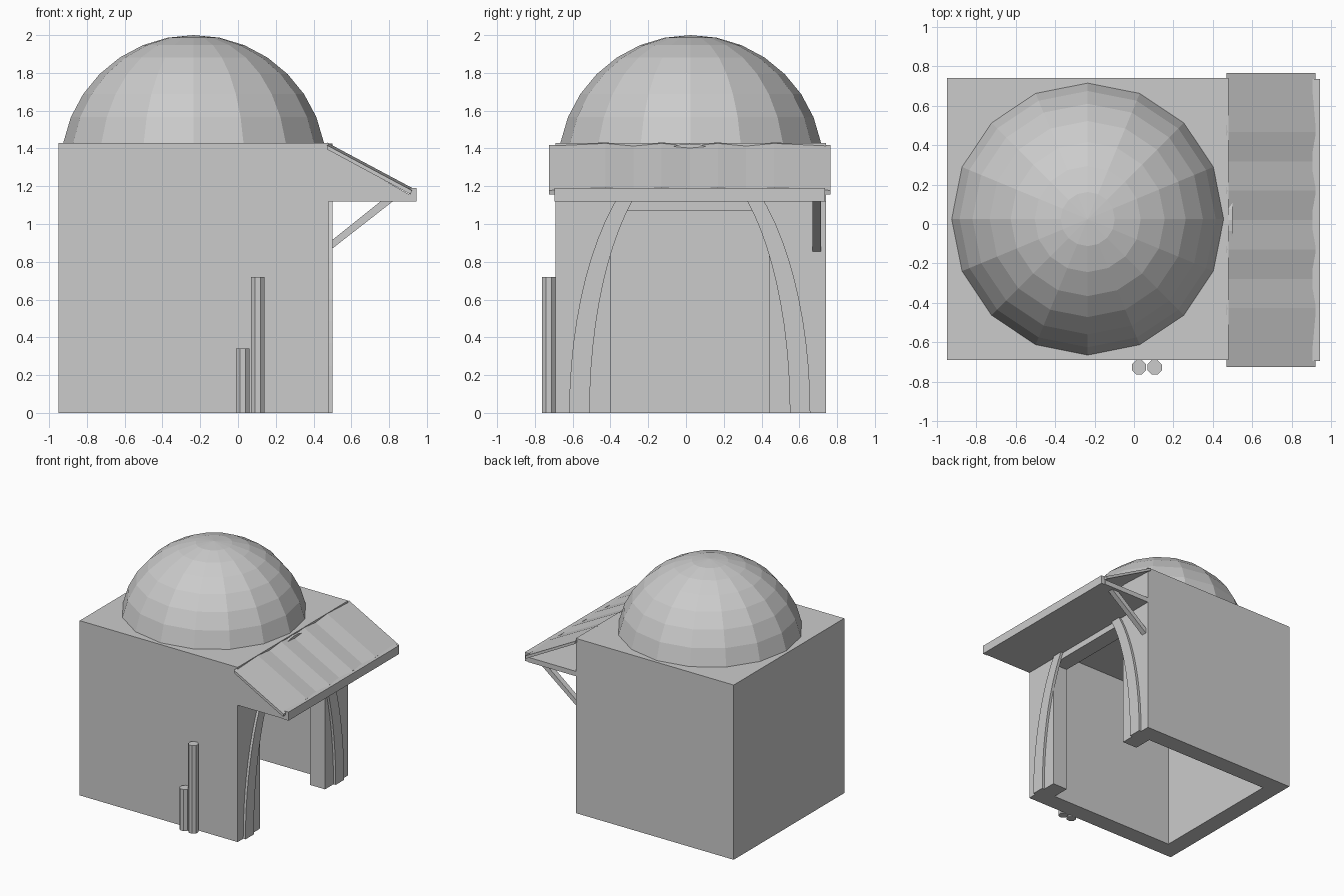
import bpy, bmesh, math

if "Cube" in bpy.data.objects:
    bpy.data.objects.remove(bpy.data.objects["Cube"])

CY = 0.02                      # centre line of the building in y
plaster = bpy.data.materials.new("grey_plaster")
plaster.diffuse_color = (0.6, 0.6, 0.6, 1)
plaster.use_nodes = True
plaster.node_tree.nodes["Principled BSDF"].inputs["Base Color"].default_value = plaster.diffuse_color


def finish(name, bm):
    bmesh.ops.recalc_face_normals(bm, faces=bm.faces)
    me = bpy.data.meshes.new(name)
    bm.to_mesh(me)
    bm.free()
    me.materials.append(plaster)
    ob = bpy.data.objects.new(name, me)
    bpy.context.collection.objects.link(ob)
    return ob


def loft(name, rings):
    """Closed solid through a list of equal-length cross-sections."""
    bm = bmesh.new()
    vs = [[bm.verts.new(p) for p in ring] for ring in rings]
    n = len(vs[0])
    for a, b in zip(vs, vs[1:]):
        for i in range(n):
            j = (i + 1) % n
            bm.faces.new((a[i], a[j], b[j], b[i]))
    bm.faces.new(vs[0])
    bm.faces.new(vs[-1][::-1])
    return finish(name, bm)


def prism(name, profile, y0, y1):
    """Extrude an x-z profile along y."""
    return loft(name, [[(x, y, z) for x, z in profile] for y in (y0, y1)])


def box(name, x0, x1, y0, y1, z0, z1):
    return prism(name, [(x0, z0), (x1, z0), (x1, z1), (x0, z1)], y0, y1)


def cylinder(name, x, y, r, h, sides=8):
    angles = [2 * math.pi * (i + 0.5) / sides for i in range(sides)]
    return loft(name, [[(x + r * math.cos(a), y + r * math.sin(a), z)
                        for a in angles] for z in (0, h)])


# Hollow building, open underneath, with a doorway at +x
walls = box("walls", -0.95, 0.48, -0.69, 0.74, 0, 1.43)
cutters = [box("room_cutter", -0.805, 0.345, -0.545, 0.595, -0.1, 1.29),
           box("doorway_cutter", 0.2, 0.6, -0.40, 0.44, -0.1, 1.07)]
for c in cutters:
    mod = walls.modifiers.new(c.name, 'BOOLEAN')
    mod.operation = 'DIFFERENCE'
    mod.solver = 'EXACT'
    mod.object = c
    c.hide_render = True
    c.hide_viewport = True

# Faceted dome: upper part of a 16 x 16 sphere
R, step = 0.7035, math.pi / 16
bm = bmesh.new()
rings = []
for k in range(1, 8):
    r, z = R * math.sin(k * step), 2.0 - R + R * math.cos(k * step)
    rings.append([bm.verts.new((-0.235 + r * math.cos(2 * i * step),
                                CY + 0.005 + r * math.sin(2 * i * step),
                                1.43 if k == 7 else z)) for i in range(16)])
top = bm.verts.new((-0.235, CY + 0.005, 2.0))
for i in range(16):
    j = (i + 1) % 16
    bm.faces.new((top, rings[0][i], rings[0][j]))
    for a, b in zip(rings, rings[1:]):
        bm.faces.new((a[i], b[i], b[j], a[j]))
finish("dome", bm)

# Raised arch band around the doorway
sections = []
N = 36
for k in range(N + 1):
    t = math.pi * k / N
    c, s = math.cos(t), math.sin(t)
    inner = (CY + 0.53 * c, 1.37 * s)
    outer = (CY + 0.638 * c, 1.425 * s)
    sections.append([(0.475, *inner), (0.475, *outer),
                     (0.50, *outer), (0.50, *inner)])
loft("arch_band", sections)

# Awning: flat soffit, end panel, fascia and one brace
box("awning_soffit", 0.48, 0.91, -0.69, 0.74, 1.12, 1.16)
prism("awning_end_panel", [(0.48, 1.16), (0.90, 1.16), (0.48, 1.40)],
      -0.69, -0.675)
box("awning_fascia", 0.905, 0.945, -0.695, 0.735, 1.12, 1.19)
prism("awning_brace", [(0.48, 0.855), (0.82, 1.12), (0.755, 1.12), (0.48, 0.90)],
      0.67, 0.715)

# Corrugated awning sheet: ridges and valleys along y
ys = [-0.725] + [-0.427 + 0.149 * k for k in range(7)] + [0.765]
sheet = []
for k, y in enumerate(ys):
    d = 0.0 if k % 2 else -0.014
    sheet.append([(0.47, y, 1.432 + d), (0.92, y, 1.192 + d),
                  (0.915, y, 1.17 + d), (0.47, y, 1.41 + d)])
loft("awning_sheet", sheet)

# Two posts standing against the side wall
cylinder("short_post", 0.025, -0.727, 0.039, 0.34)
cylinder("tall_post", 0.105, -0.727, 0.039, 0.72)
